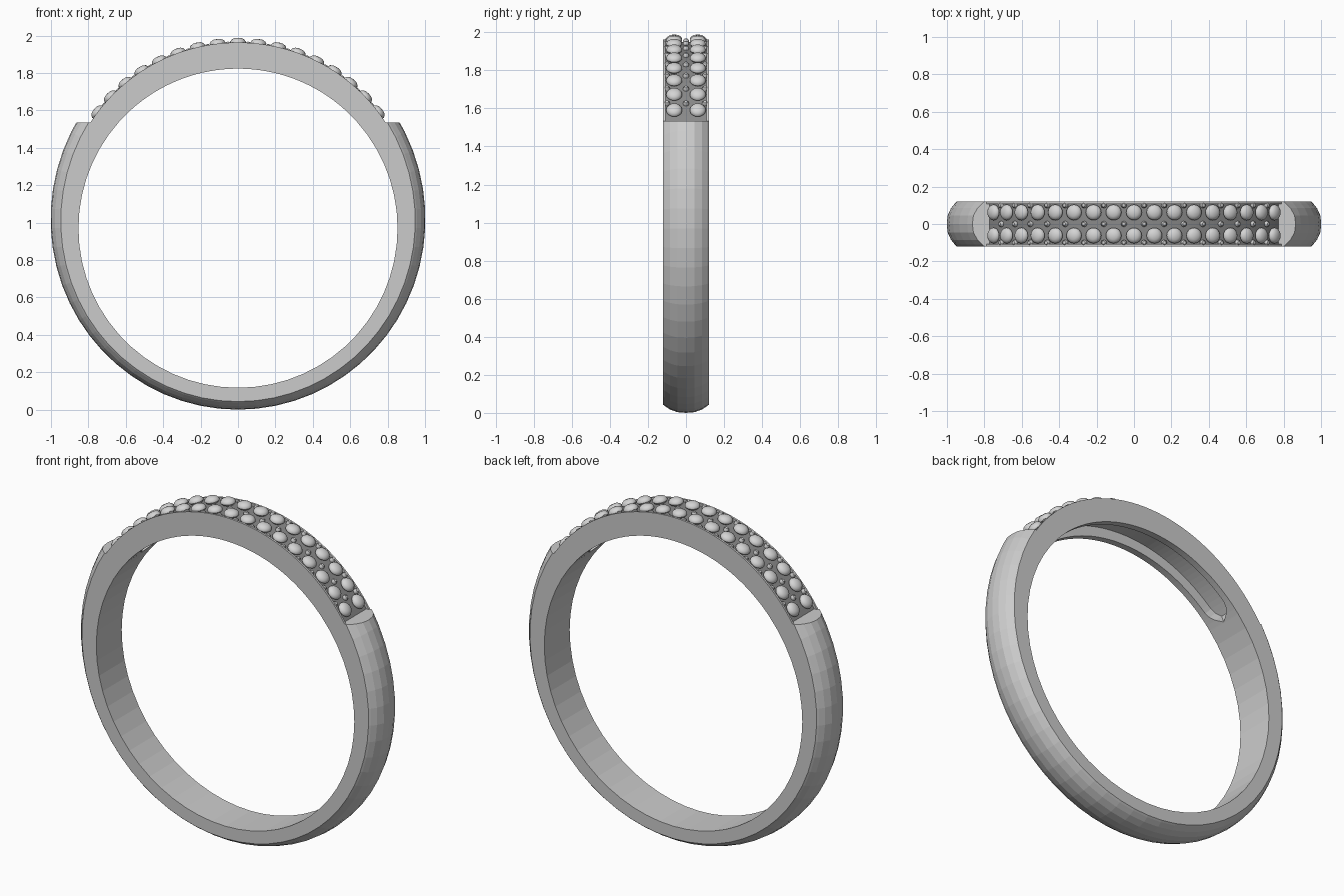
import bpy, bmesh, math
from mathutils import Matrix, Vector

if "Cube" in bpy.data.objects:
    bpy.data.objects.remove(bpy.data.objects["Cube"])

CZ = 0.97          # height of the finger hole centre
R_IN = 0.853       # finger hole radius
HALF = 0.12        # half width of the band
CUT_Z = 1.535      # height of the shoulder steps


def material(name, v):
    m = bpy.data.materials.new(name)
    m.diffuse_color = (v, v, v, 1)
    m.use_nodes = True
    m.node_tree.nodes["Principled BSDF"].inputs["Base Color"].default_value = m.diffuse_color
    return m


metal = material("pale grey metal", 0.60)
floor_grey = material("dark grey setting floor", 0.25)
stone = material("light grey stone", 0.66)


def finish(bm, name, mats, smooth=None):
    me = bpy.data.meshes.new(name)
    bm.to_mesh(me)
    bm.free()
    ob = bpy.data.objects.new(name, me)
    bpy.context.collection.objects.link(ob)
    for m in mats:
        me.materials.append(m)
    if smooth:
        bpy.ops.object.select_all(action='DESELECT')
        ob.select_set(True)
        bpy.context.view_layer.objects.active = ob
        bpy.ops.object.shade_smooth_by_angle(angle=math.radians(smooth))
    return ob


def sweep(angles, section, dark=()):
    """Sweep a closed (radius, y) section around the hole; angles from the top."""
    bm = bmesh.new()
    rows = []
    for deg in angles:
        a = math.radians(deg)
        rows.append([bm.verts.new((r * math.sin(a), y, CZ + r * math.cos(a)))
                     for r, y in section(deg)])
    n = len(rows[0])
    for r0, r1 in zip(rows, rows[1:]):
        for i in range(n):
            j = (i + 1) % n
            f = bm.faces.new((r0[i], r0[j], r1[j], r1[i]))
            f.material_index = 1 if i in dark else 0
    return bm


def cut(bm, keep_below):
    res = bmesh.ops.bisect_plane(
        bm, geom=bm.verts[:] + bm.edges[:] + bm.faces[:],
        plane_co=(0, 0, CUT_Z), plane_no=(0, 0, 1),
        clear_outer=keep_below, clear_inner=not keep_below)
    return [e for e in res["geom_cut"] if isinstance(e, bmesh.types.BMEdge)]


# Plain lower shank: flat sides, domed outside, thicker towards the shoulders
def shank_section(deg):
    t = abs(180 - deg) / 90
    edge = 0.927 + 0.020 * t ** 2.9
    crown = 0.970 + 0.031 * t ** 2.3
    pts = [(R_IN, -HALF), (R_IN, HALF)]
    for k in range(9):
        y = HALF * math.cos(math.pi * k / 8)
        pts.append((edge + (crown - edge) * (1 - abs(y / HALF) ** 2.5), y))
    return pts


bm = sweep(range(42, 319, 6), shank_section)
bmesh.ops.holes_fill(bm, edges=cut(bm, True), sides=0)
bmesh.ops.recalc_face_normals(bm, faces=bm.faces)
finish(bm, "shank", [metal])


# Stone-set upper band, with a round-ended groove hollowed out inside
def outer_radius(deg):
    return 0.993 - 0.022 * (deg / 54) ** 2


def band_section(deg):
    u = max(0, abs(deg) - 41) / 6
    w = 0.08 * math.sqrt(max(0, 1 - u * u))
    d = R_IN + (0.06 if w > 0 else 0)
    R = outer_radius(deg)
    rim, low = 0.108, R - 0.014
    return [(R_IN, -HALF), (R_IN, -w), (d, -w), (d, w), (R_IN, w), (R_IN, HALF),
            (R, HALF), (R, rim), (low, rim), (low, -rim), (R, -rim), (R, -HALF)]


bm = sweep(range(-60, 61, 2), band_section, dark=(8,))
bmesh.ops.recalc_face_normals(bm, faces=bm.faces)
cut(bm, False)
bmesh.ops.remove_doubles(bm, verts=bm.verts, dist=1e-5)
finish(bm, "stone_band", [metal, floor_grey])


def lathe(bm, profile, mat, seg):
    """Add a turned shape, (radius, height) profile, placed by a matrix."""
    rings = []
    for r, h in profile:
        if r == 0:
            rings.append([bm.verts.new(mat @ Vector((0, 0, h)))] * seg)
        else:
            rings.append([bm.verts.new(mat @ Vector((
                r * math.cos(2 * math.pi * k / seg),
                r * math.sin(2 * math.pi * k / seg), h))) for k in range(seg)])
    for a, b in zip(rings, rings[1:]):
        for k in range(seg):
            j = (k + 1) % seg
            bm.faces.new(list(dict.fromkeys((a[k], a[j], b[j], b[k]))))


def on_band(deg, y):
    return (Matrix.Translation((0, y, CZ)) @ Matrix.Rotation(math.radians(deg), 4, 'Y')
            @ Matrix.Translation((0, 0, outer_radius(deg))))


# Two rows of seventeen round stones
STEP = 6.3
GEM = [(0, -0.045), (0.042, -0.003), (0.042, 0.004), (0.035, 0.015),
       (0.021, 0.023), (0, 0.025)]
bm = bmesh.new()
for i in range(-8, 9):
    for y in (-0.062, 0.062):
        lathe(bm, GEM, on_band(i * STEP, y), 16)
bmesh.ops.recalc_face_normals(bm, faces=bm.faces)
finish(bm, "stones", [stone], smooth=40)

# Small holding beads between the stones
BEAD = [(0.016, -0.018), (0.015, -0.004), (0.009, 0.004), (0, 0.006)]
bm = bmesh.new()
for i in range(-8, 8):
    for y in (-0.1, 0, 0.1):
        lathe(bm, BEAD, on_band((i + 0.5) * STEP, y), 8)
bmesh.ops.recalc_face_normals(bm, faces=bm.faces)
finish(bm, "holding_beads", [metal], smooth=40)
